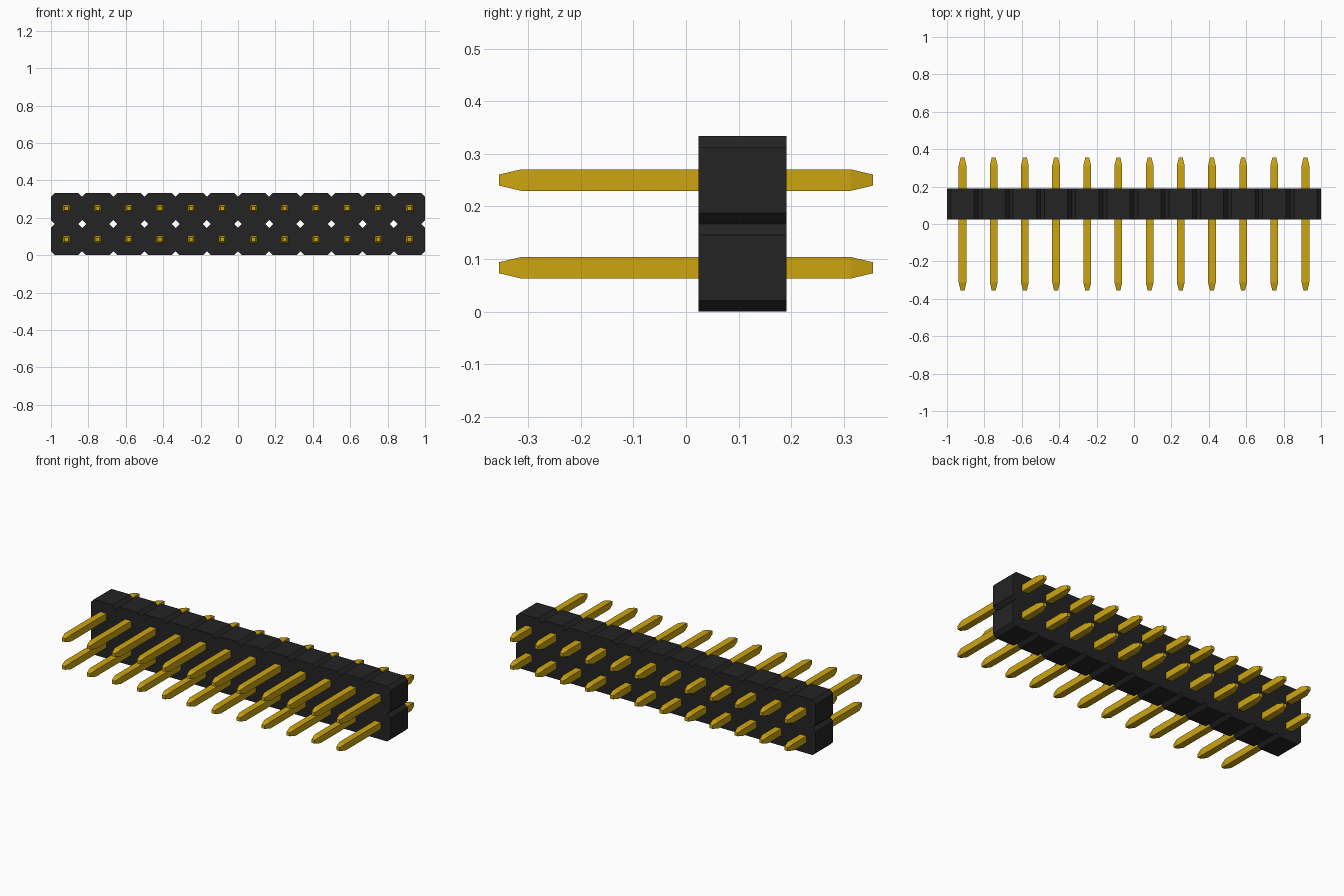
import bpy, bmesh

cube = bpy.data.objects.get("Cube")
if cube:
    bpy.data.objects.remove(cube, do_unlink=True)

COLS, ROWS = 12, 2
PITCH = 2.0 / COLS
HALF = PITCH / 2
CHAMFER = 0.021            # corner cut of each housing cell
BODY_Y = (0.024, 0.191)    # front and back of the housing
PIN_HALF, TIP_HALF = 0.0205, 0.0105
PIN_END, TIP_LEN = 0.355, 0.042


def material(name, color):
    mat = bpy.data.materials.new(name)
    mat.use_nodes = True
    mat.diffuse_color = color
    bsdf = next(n for n in mat.node_tree.nodes if n.type == 'BSDF_PRINCIPLED')
    bsdf.inputs["Base Color"].default_value = color
    return mat


def finish(bm, name, mat):
    bmesh.ops.recalc_face_normals(bm, faces=bm.faces[:])
    mesh = bpy.data.meshes.new(name)
    bm.to_mesh(mesh)
    bm.free()
    mesh.materials.append(mat)
    obj = bpy.data.objects.new(name, mesh)
    bpy.context.collection.objects.link(obj)
    return obj


def loft(bm, rings, cap=True, skip=()):
    """Join successive rings of points with quads, leaving out skipped sides."""
    loops = [[bm.verts.new(p) for p in ring] for ring in rings]
    n = len(loops[0])
    for a, b in zip(loops, loops[1:]):
        for i in range(n):
            if i not in skip:
                j = (i + 1) % n
                bm.faces.new((a[i], a[j], b[j], b[i]))
    if cap:
        bm.faces.new(loops[0])
        bm.faces.new(loops[-1])


black = material("black plastic", (0.0176, 0.0176, 0.0176, 1))
gold = material("gold metal", (0.61, 0.375, 0.005, 1))

# Housing: chamfered cells welded along their shared walls, which are left open
h, k = HALF, HALF - CHAMFER
octagon = [(-k, -h), (k, -h), (h, -k), (h, k), (k, h), (-k, h), (-h, k), (-h, -k)]
body = bmesh.new()
for col in range(COLS):
    for row in range(ROWS):
        cx, cz = -1 + HALF + col * PITCH, HALF + row * PITCH
        shared = {side for side, inner in ((0, row > 0), (2, col < COLS - 1),
                                           (4, row < ROWS - 1), (6, col > 0)) if inner}
        loft(body, [[(cx + x, y, cz + z) for x, z in octagon] for y in BODY_Y], skip=shared)
bmesh.ops.remove_doubles(body, verts=body.verts[:], dist=0.0005)
finish(body, "housing", black)

# Pins: square bars with tapered tips at both ends
square = [(-1, -1), (1, -1), (1, 1), (-1, 1)]
stations = [(-PIN_END, TIP_HALF), (-PIN_END + TIP_LEN, PIN_HALF),
            (PIN_END - TIP_LEN, PIN_HALF), (PIN_END, TIP_HALF)]
pin_bm = bmesh.new()
loft(pin_bm, [[(x * r, y, z * r) for x, z in square] for y, r in stations])
first = finish(pin_bm, "pin", gold)
for col in range(COLS):
    for row in range(ROWS):
        pin = first if col == row == 0 else first.copy()
        pin.name = f"{('lower', 'upper')[row]}_pin_{col + 1}"
        pin.location = (-1 + HALF + col * PITCH, 0, HALF + row * PITCH)
        if pin is not first:
            bpy.context.collection.objects.link(pin)
